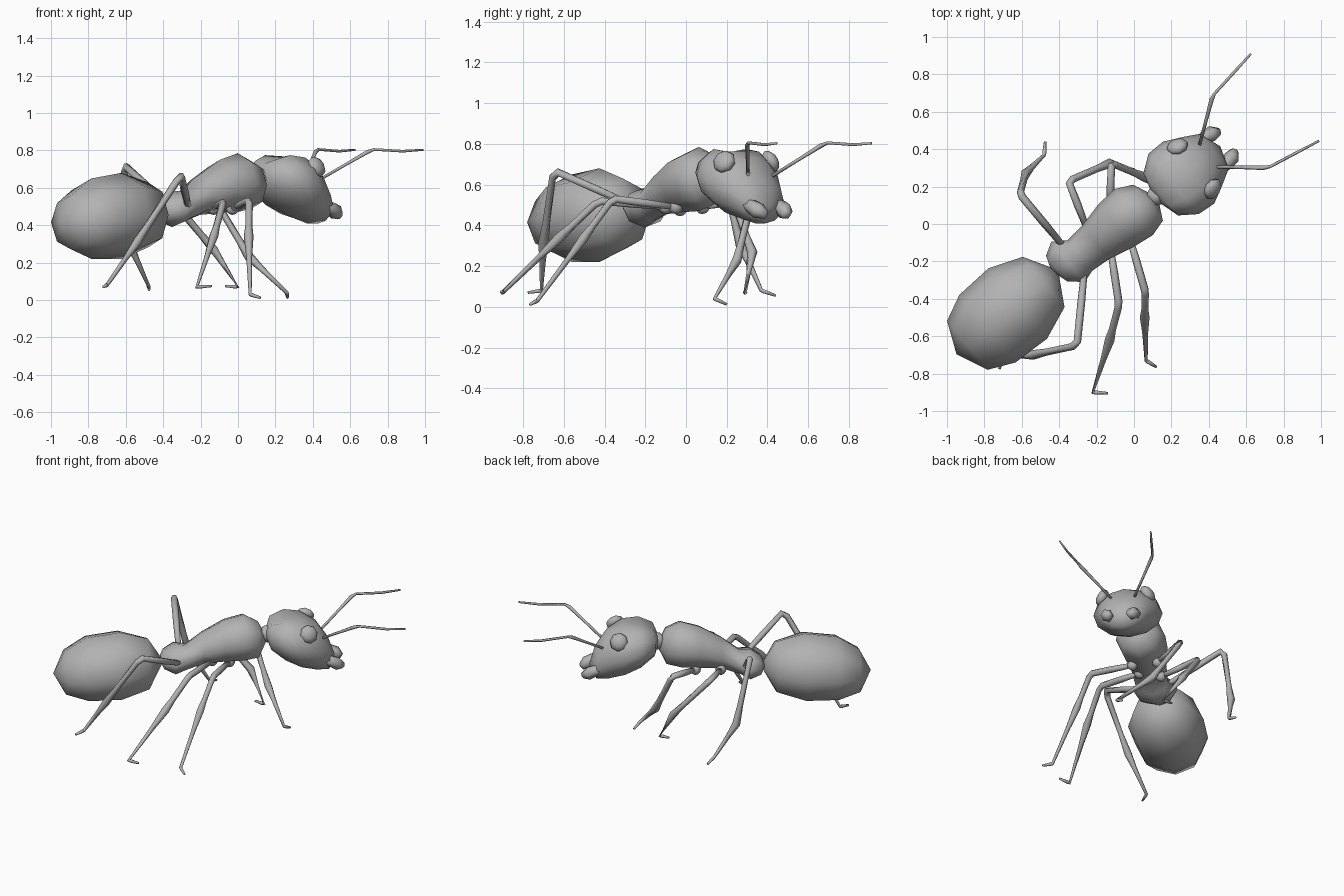
import bpy, bmesh, math
from mathutils import Vector, Matrix

cube = bpy.data.objects.get("Cube")
if cube:
    bpy.data.objects.remove(cube)

GREY = bpy.data.materials.new("plain_grey")
GREY.use_nodes = True
GREY.diffuse_color = (0.45, 0.45, 0.45, 1)
GREY.node_tree.nodes["Principled BSDF"].inputs["Base Color"].default_value = (0.45, 0.45, 0.45, 1)

# Body heading: local x runs forward, local y to the animal's left
HEADING = Matrix.Rotation(math.radians(39.7), 4, 'Z')


def finish(name, bm):
    bmesh.ops.recalc_face_normals(bm, faces=bm.faces)
    for f in bm.faces:
        f.smooth = True
    mesh = bpy.data.meshes.new(name)
    bm.to_mesh(mesh)
    bm.free()
    mesh.materials.append(GREY)
    obj = bpy.data.objects.new(name, mesh)
    bpy.context.collection.objects.link(obj)
    return obj


def skin(name, rings, start, end):
    """Join rings of points and close each end on a pole."""
    bm = bmesh.new()
    loops = [[bm.verts.new(p) for p in ring] for ring in rings]
    n = len(loops[0])
    for a, b in zip(loops, loops[1:]):
        for i in range(n):
            j = (i + 1) % n
            bm.faces.new((a[i], a[j], b[j], b[i]))
    for loop, pole in ((loops[0], start), (loops[-1], end)):
        tip = bm.verts.new(pole)
        for i in range(n):
            bm.faces.new((loop[i], loop[(i + 1) % n], tip))
    return finish(name, bm)


def body(name, sections, start, end, sides=8):
    """Sections: forward, side, half width, bottom, top, crown notch."""
    rings = []
    for u, p, w, low, high, notch in sections:
        ring = []
        for i in range(sides):
            a = math.tau * i / sides
            z = (low + high) / 2 + math.sin(a) * (high - low) / 2
            if i == sides // 4:
                z -= notch
            ring.append(HEADING @ Vector((u, p + w * math.cos(a), z)))
        rings.append(ring)
    return skin(name, rings, HEADING @ Vector(start), HEADING @ Vector(end))


def limb(name, path, radii, sides=6):
    """Tapered tube along a bent path."""
    pts = [Vector(p) for p in path]
    rings = []
    for i, (p, r) in enumerate(zip(pts, radii)):
        before = (p - pts[i - 1]).normalized() if i else Vector()
        after = (pts[i + 1] - p).normalized() if i < len(pts) - 1 else Vector()
        q = (before + after).to_track_quat('Z', 'Y')
        rings.append([p + q @ Vector((r * math.cos(math.tau * k / sides),
                                      r * math.sin(math.tau * k / sides), 0))
                      for k in range(sides)])
    return skin(name, rings, pts[0], pts[-1])


def ball(name, centre, size, normal=None, segments=8, rings=6):
    bm = bmesh.new()
    bmesh.ops.create_uvsphere(bm, u_segments=segments, v_segments=rings, radius=1)
    turn = Vector(normal).to_track_quat('Z', 'Y').to_matrix().to_4x4() if normal else HEADING
    bm.transform(Matrix.Translation(centre) @ turn @ Matrix.Diagonal((*size, 1)))
    return finish(name, bm)


# Abdomen
body("abdomen", [
    (-1.10, .07, .17, .27, .56, 0),
    (-.96, .07, .235, .22, .65, 0),
    (-.75, .07, .245, .22, .68, 0),
    (-.57, .07, .175, .28, .63, 0),
], (-1.175, .07, .41), (-.47, .07, .47))

# Thorax with the waist node at its rear
body("thorax", [
    (-.47, .08, .09, .42, .54, 0),
    (-.40, .07, .14, .39, .585, 0),
    (-.33, .055, .105, .42, .58, 0),
    (-.22, .055, .115, .455, .67, 0),
    (-.08, .055, .148, .465, .75, 0),
    (.04, .05, .16, .47, .785, 0),
    (.13, .04, .125, .49, .74, 0),
], (-.50, .09, .48), (.19, .03, .62))
ball("neck", (.12, .15, .65), (.055, .055, .055))

# Head with two lobes at the back of the crown
body("head", [
    (.21, .03, .145, .56, .76, .03),
    (.30, .03, .21, .49, .795, .035),
    (.40, .025, .215, .44, .785, .02),
    (.50, .025, .165, .41, .73, 0),
    (.58, .025, .12, .41, .61, 0),
], (.17, .03, .66), (.62, .025, .50), sides=12)

# Paired head parts
for side, sign in (("left", 1), ("right", -1)):
    eye = HEADING @ Vector((.443, .023 + sign * .147, .712))
    ball(side + "_eye", eye, (.06, .06, .036), HEADING @ Vector((.29, sign * .83, .48)))
    jaw = [HEADING @ Vector((u, .023 + sign * p, z))
           for u, p, z in ((.53, .085, .51), (.59, .09, .49), (.63, .083, .47), (.665, .065, .45))]
    limb(side + "_mandible", jaw, (.035, .036, .042, .022))

FEELER = (.009, .009, .012, .008, .008, .006)
for name, base, elbow, tip in (
        ("right_antenna", (.43, .305, .64), (.715, .30, .805), (.99, .445, .803)),
        ("left_antenna", (.35, .42, .64), (.42, .685, .805), (.625, .91, .803))):
    b, e, t = Vector(base), Vector(elbow), Vector(tip)
    limb(name, [b, b.lerp(e, .5), b.lerp(e, .92), e.lerp(t, .05),
                e.lerp(t, .6) - Vector((0, 0, .008)), t], FEELER)

# Legs: hip, knee, shin swelling, ankle, toe
LEGS = {
    "right_front_leg": ((-.03, -.05, .49), (.06, -.36, .53), (.057, -.50, .34), (.065, -.73, .03), (.12, -.765, .012)),
    "right_middle_leg": ((-.13, -.10, .49), (-.08, -.43, .52), (-.13, -.62, .34), (-.22, -.90, .07), (-.14, -.905, .075)),
    "right_rear_leg": ((-.26, -.20, .47), (-.305, -.65, .67), (-.54, -.70, .31), (-.70, -.71, .08), (-.72, -.775, .07)),
    "left_front_leg": ((-.13, .08, .49), (-.12, .325, .53), (.06, .25, .23), (.26, .14, .04), (.265, .20, .012)),
    "left_middle_leg": ((-.25, -.03, .48), (-.35, .23, .53), (-.13, .325, .27), (0, .29, .07), (-.07, .29, .075)),
    "left_rear_leg": ((-.36, -.14, .49), (-.61, .16, .725), (-.58, .27, .30), (-.48, .37, .08), (-.475, .44, .055)),
}
for name, points in LEGS.items():
    hip, knee, shin, ankle, toe = map(Vector, points)
    ball(name + "_hip", hip, (.035, .035, .035))
    limb(name, [hip, hip.lerp(knee, .5), hip.lerp(knee, .95), knee.lerp(shin, .1),
                knee.lerp(shin, .7), shin, shin.lerp(ankle, .35), ankle,
                ankle.lerp(toe, .2), toe],
         (.016, .021, .021, .02, .019, .026, .016, .01, .011, .007))
